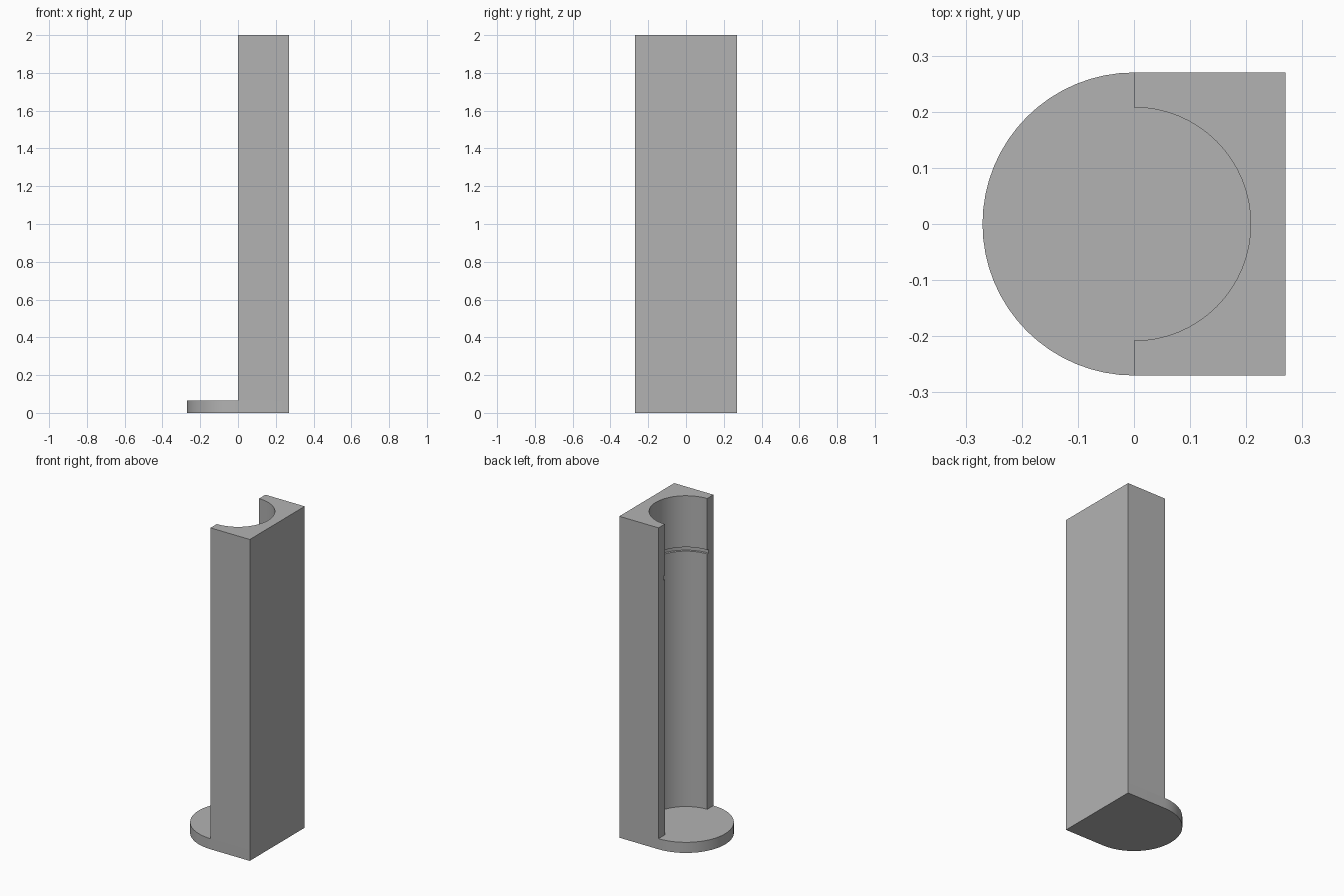
import bpy, bmesh, math

cube = bpy.data.objects.get("Cube")
if cube:
    bpy.data.objects.remove(cube, do_unlink=True)

HALF = 0.27        # half width of the block and radius of the round foot
BORE = 0.208       # radius of the half-round channel
GROOVE = 0.222     # radius at the bottom of the snap groove
FLOOR, TOP = 0.066, 2.0
GROOVE_LOW, GROOVE_HIGH = 1.655, 1.68
STEPS = 32

grey = bpy.data.materials.new("plain grey")
grey.use_nodes = True
grey.diffuse_color = (0.45, 0.45, 0.45, 1)
grey.node_tree.nodes["Principled BSDF"].inputs["Base Color"].default_value = grey.diffuse_color


def arc(radius, start, end):
    """Points along an arc between two angles in degrees."""
    angles = [math.radians(start + (end - start) * i / STEPS) for i in range(STEPS + 1)]
    return [(radius * math.cos(a), radius * math.sin(a)) for a in angles]


def loft(name, sections):
    """Skin a stack of (outline, height) sections and cap both ends."""
    bm = bmesh.new()
    rings = [[bm.verts.new((x, y, z)) for x, y in outline] for outline, z in sections]
    for low, high in zip(rings, rings[1:]):
        for i in range(len(low)):
            j = (i + 1) % len(low)
            bm.faces.new((low[i], low[j], high[j], high[i]))
    bm.faces.new(rings[0][::-1])
    bm.faces.new(rings[-1])
    bmesh.ops.remove_doubles(bm, verts=bm.verts, dist=0.0001)
    slivers = [f for f in bm.faces if f.calc_area() < 1e-8]
    bmesh.ops.delete(bm, geom=slivers, context="FACES")

    mesh = bpy.data.meshes.new(name)
    bm.to_mesh(mesh)
    bm.free()
    mesh.materials.append(grey)
    obj = bpy.data.objects.new(name, mesh)
    bpy.context.collection.objects.link(obj)
    bpy.ops.object.select_all(action="DESELECT")
    obj.select_set(True)
    bpy.context.view_layer.objects.active = obj
    bpy.ops.object.shade_smooth_by_angle(angle=math.radians(30))
    return obj


# Foot: square on one side, half round on the other
foot = [(HALF, -HALF), (HALF, HALF)] + arc(HALF, 90, 270)
loft("foot", [(foot, 0), (foot, FLOOR)])


# Upright: square block with a half-round channel and a thin groove near the top
def channel(radius):
    return [(0, -HALF), (HALF, -HALF), (HALF, HALF), (0, HALF)] + arc(radius, 90, -90)


loft("channel_block", [
    (channel(BORE), FLOOR),
    (channel(BORE), GROOVE_LOW),
    (channel(GROOVE), GROOVE_LOW),
    (channel(GROOVE), GROOVE_HIGH),
    (channel(BORE), GROOVE_HIGH),
    (channel(BORE), TOP),
])
